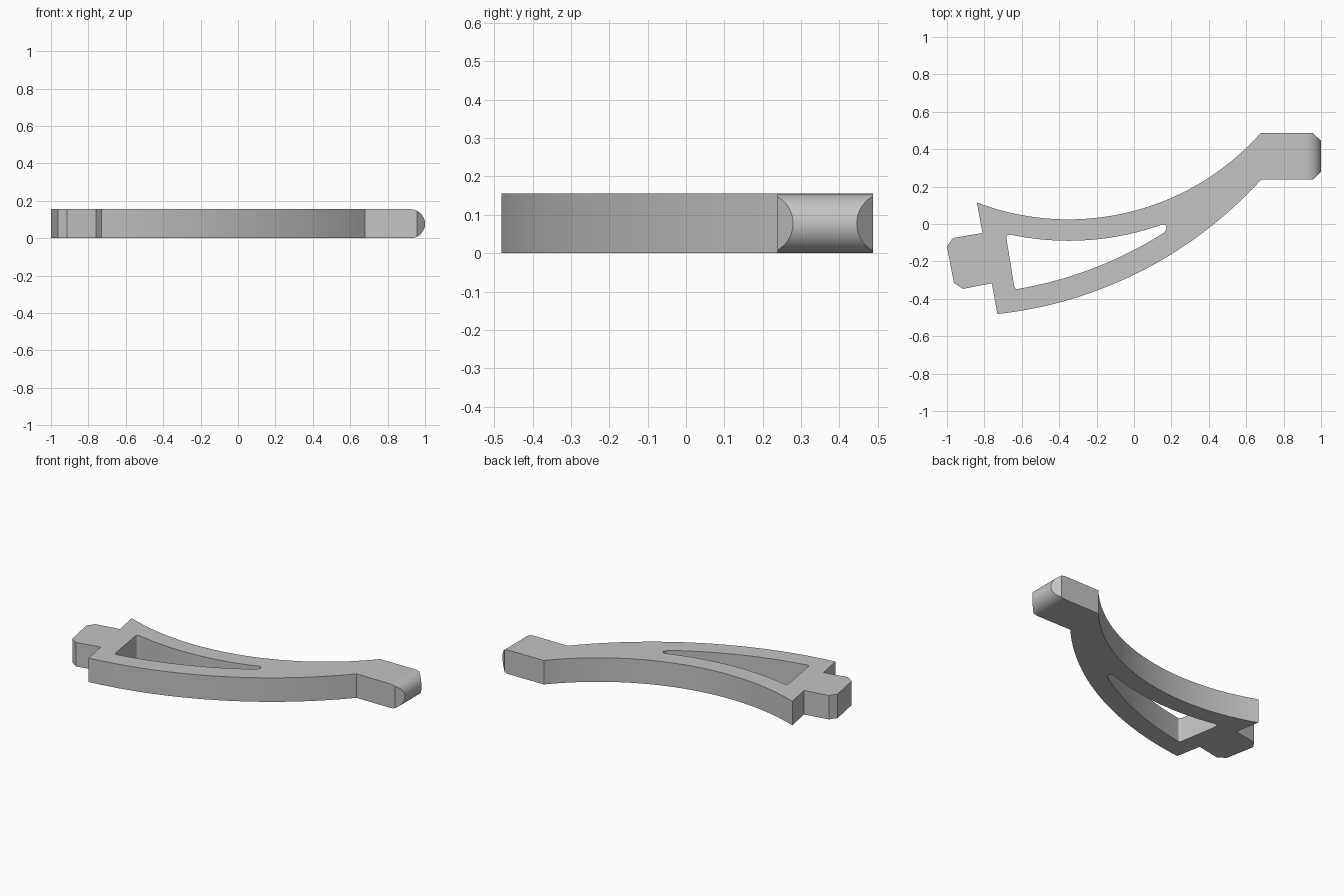
import bpy
import bmesh
from math import atan2, cos, sin, pi
from mathutils import Vector

if "Cube" in bpy.data.objects:
    bpy.data.objects.remove(bpy.data.objects["Cube"], do_unlink=True)

THICK = 0.155
UPPER_CENTRE = (-0.35, 1.398)    # centre shared by the concave edge and hole top
LOWER_CENTRE = (-0.974, 1.738)   # centre shared by the convex edge and hole bottom


def arc(centre, start, end, steps=36):
    """Points on a circle round centre, from start to the bearing of end."""
    c, s, e = Vector(centre), Vector(start) - Vector(centre), Vector(end) - Vector(centre)
    a0, a1 = atan2(s.y, s.x), atan2(e.y, e.x)
    angles = [a0 + (a1 - a0) * i / steps for i in range(steps + 1)]
    return [(c.x + s.length * cos(a), c.y + s.length * sin(a)) for a in angles]


def corner(start, control, end, steps=6):
    """Inner points of a rounded corner."""
    p, q, r = Vector(start), Vector(control), Vector(end)
    ts = [i / steps for i in range(1, steps)]
    return [tuple(p * (1 - t) ** 2 + q * 2 * t * (1 - t) + r * t * t) for t in ts]


def prism(name, points, offset):
    """Extrude a closed 3D outline by offset."""
    bm = bmesh.new()
    face = bm.faces.new([bm.verts.new(p) for p in points])
    new = bmesh.ops.extrude_face_region(bm, geom=[face])["geom"]
    verts = [g for g in new if isinstance(g, bmesh.types.BMVert)]
    bmesh.ops.translate(bm, verts=verts, vec=offset)
    bmesh.ops.recalc_face_normals(bm, faces=bm.faces)
    mesh = bpy.data.meshes.new(name)
    bm.to_mesh(mesh)
    bm.free()
    obj = bpy.data.objects.new(name, mesh)
    bpy.context.collection.objects.link(obj)
    return obj


def combine(obj, cutter, operation):
    """Apply a boolean and discard its cutter."""
    cutter.hide_render = True
    mod = obj.modifiers.new(operation, "BOOLEAN")
    mod.object, mod.operation, mod.solver = cutter, operation, "EXACT"
    bpy.context.view_layer.objects.active = obj
    bpy.ops.object.modifier_apply(modifier=mod.name)
    bpy.data.objects.remove(cutter, do_unlink=True)


# Plan outline: concave edge, chamfered block, convex edge, tilted tab
outline = arc(UPPER_CENTRE, (-0.84, 0.115), (0.675, 0.487))
outline += [(0.955, 0.487), (1.0, 0.445), (1.0, 0.279), (0.957, 0.238)]
outline += arc(LOWER_CENTRE, (0.68, 0.238), (-0.73, -0.484))
outline += [(-0.76, -0.317), (-0.915, -0.347), (-0.963, -0.315),
            (-1.0, -0.12), (-0.968, -0.075), (-0.81, -0.048)]
arm = prism("bracket_arm", [(x, y, -0.1) for x, y in outline], (0, 0, 0.4))

# Tapered window with rounded corners
top = arc(UPPER_CENTRE, (-0.655, -0.058), (0.15, -0.003))
bottom = arc(LOWER_CENTRE, (0.163, -0.045), (-0.615, -0.348))
side_low, side_high = (-0.641, -0.33), (-0.68, -0.09)
window = top + corner(top[-1], (0.19, 0.0), bottom[0]) + bottom
window += corner(bottom[-1], (-0.637, -0.352), side_low) + [side_low, side_high]
window += corner(side_high, (-0.688, -0.05), top[0])
hole = prism("window_cutter", [(x, y, -0.2) for x, y in window], (0, 0, 0.6))
combine(arm, hole, "DIFFERENCE")

# Side profile: flat slab ending in a half-round nose
r = THICK / 2
nose = [(1 - r + r * sin(a), r - r * cos(a)) for a in [pi * i / 24 for i in range(25)]]
slab = [(-1.2, THICK), (-1.2, 0)] + nose
bar = prism("slab_cutter", [(x, -0.7, z) for x, z in slab], (0, 1.4, 0))
combine(arm, bar, "INTERSECT")

# Single grey material
grey = bpy.data.materials.new("plain_grey")
grey.use_nodes = True
grey.diffuse_color = (0.55, 0.55, 0.55, 1)
grey.node_tree.nodes["Principled BSDF"].inputs["Base Color"].default_value = (0.55, 0.55, 0.55, 1)
arm.data.materials.clear()
arm.data.materials.append(grey)

# Smooth curved walls, crisp rims round the flat top and bottom
bpy.ops.object.select_all(action="DESELECT")
arm.select_set(True)
bpy.context.view_layer.objects.active = arm
bpy.ops.object.shade_smooth_by_angle(angle=0.4)
bm = bmesh.new()
bm.from_mesh(arm.data)
for face in bm.faces:
    face.material_index = 0
    if abs(face.normal.z) > 0.9999:
        for edge in face.edges:
            edge.smooth = False
bm.to_mesh(arm.data)
bm.free()
